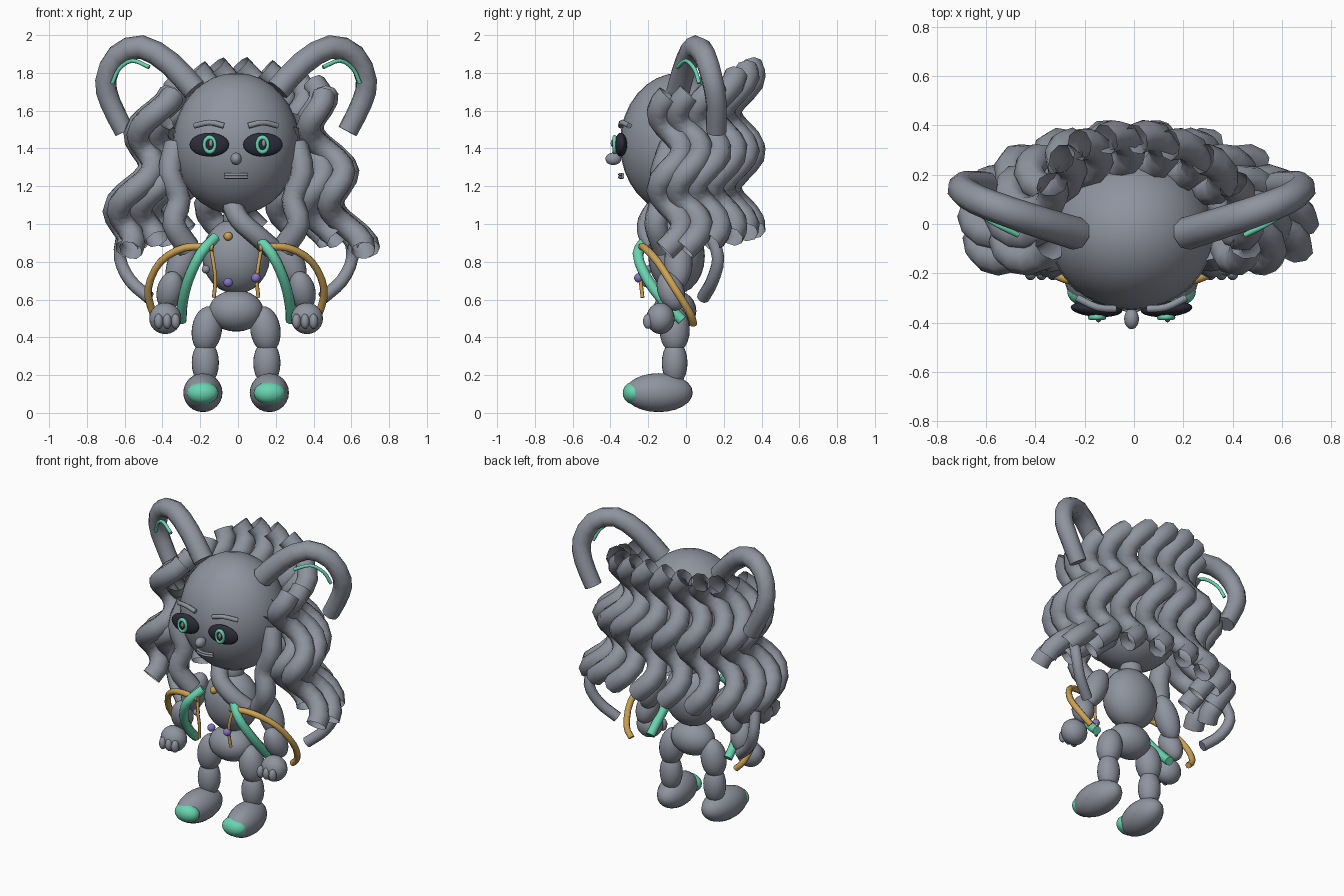
import bpy
from math import sin, cos, pi, radians
from mathutils import Vector

cube = bpy.data.objects.get("Cube")
if cube:
    bpy.data.objects.remove(cube, do_unlink=True)

AXIS = -0.01  # x of the body's mirror plane


def material(name, rgb):
    m = bpy.data.materials.new(name)
    m.use_nodes = True
    m.diffuse_color = (*rgb, 1)
    m.node_tree.nodes["Principled BSDF"].inputs["Base Color"].default_value = (*rgb, 1)
    return m


grey = material("slate grey", (0.275, 0.295, 0.345))
mint = material("mint green", (0.14, 0.66, 0.43))
gold = material("gold", (0.62, 0.37, 0.09))
navy = material("dark navy", (0.025, 0.025, 0.042))
purple = material("purple", (0.24, 0.18, 0.54))


def ball(name, mat, loc, size, rot=(0, 0, 0), segs=24):
    """Smooth ellipsoid with the given half sizes."""
    bpy.ops.mesh.primitive_uv_sphere_add(segments=segs, ring_count=segs // 2,
                                         location=(loc[0] + AXIS, loc[1], loc[2]),
                                         rotation=[radians(a) for a in rot])
    o = bpy.context.object
    o.name = name
    o.scale = size
    o.data.materials.append(mat)
    bpy.ops.object.shade_smooth()
    return o


def smooth_path(pts, steps):
    """Catmull-Rom resampling of a few guide points."""
    p = [Vector(q) for q in pts]
    p = [2 * p[0] - p[1]] + p + [2 * p[-1] - p[-2]]
    out = []
    for a, b, c, d in zip(p, p[1:], p[2:], p[3:]):
        for k in range(steps):
            t = k / steps
            out.append(0.5 * (2 * b + (c - a) * t + (2 * a - 5 * b + 4 * c - d) * t ** 2
                              + (3 * b - a - 3 * c + d) * t ** 3))
    return out + [p[-2]]


def tube(name, mat, pts, radius, steps=3, caps=True, taper=1.0):
    """Round tube along a path, converted to a mesh."""
    path = smooth_path(pts, steps) if steps > 1 else pts
    cu = bpy.data.curves.new(name, "CURVE")
    cu.dimensions = "3D"
    cu.bevel_depth = radius
    cu.bevel_resolution = 2
    cu.use_fill_caps = caps
    sp = cu.splines.new("POLY")
    sp.points.add(len(path) - 1)
    for i, (pt, co) in enumerate(zip(sp.points, path)):
        pt.co = (*co, 1)
        pt.radius = 1 + (taper - 1) * i / (len(path) - 1)
    tmp = bpy.data.objects.new(name + "_path", cu)
    bpy.context.collection.objects.link(tmp)
    mesh = bpy.data.meshes.new_from_object(tmp.evaluated_get(
        bpy.context.evaluated_depsgraph_get()))
    bpy.data.objects.remove(tmp, do_unlink=True)
    mesh.materials.clear()
    mesh.materials.append(mat)
    o = bpy.data.objects.new(name, mesh)
    o.location.x = AXIS
    bpy.context.collection.objects.link(o)
    bpy.ops.object.select_all(action="DESELECT")
    o.select_set(True)
    bpy.context.view_layer.objects.active = o
    bpy.ops.object.shade_smooth_by_angle(angle=radians(50))
    return o


def flip(pts, s):
    return [(s * x, y, z) for x, y, z in pts]


# Head, nose and trunk
ball("head", grey, (0, -0.035, 1.425), (0.335, 0.315, 0.375), segs=32)
ball("nose", grey, (0, -0.385, 1.345), (0.03, 0.042, 0.033))
ball("torso", grey, (0, -0.05, 0.83), (0.18, 0.15, 0.2))
ball("neck", grey, (0, -0.04, 1.03), (0.07, 0.07, 0.08))
ball("hips", grey, (0, -0.06, 0.54), (0.145, 0.115, 0.11))

# Mouth: two thin lips
for z in (1.247, 1.262):
    tube("lip", grey, [(-0.06, -0.335, z), (0, -0.352, z), (0.06, -0.335, z)], 0.008)

for s, side in ((1, "left_"), (-1, "right_")):
    # Eyes and brows
    ball(side + "eye", navy, (s * 0.142, -0.345, 1.42), (0.105, 0.032, 0.063), (0, 0, s * 4))
    bpy.ops.mesh.primitive_torus_add(major_segments=24, minor_segments=8, major_radius=0.035,
                                     minor_radius=0.012, location=(s * 0.14 + AXIS, -0.378, 1.42),
                                     rotation=(pi / 2, 0, 0))
    iris = bpy.context.object
    iris.name = side + "iris"
    iris.scale = (0.8, 1.08, 1)
    iris.data.materials.append(mint)
    bpy.ops.object.shade_smooth()
    ball(side + "pupil", navy, (s * 0.14, -0.378, 1.42), (0.022, 0.012, 0.034))
    ball(side + "eye_glint", grey, (s * 0.14 + 0.006, -0.389, 1.428), (0.011, 0.01, 0.02), segs=12)
    tube(side + "brow", grey, flip([(0.065, -0.345, 1.52), (0.14, -0.338, 1.537),
                                    (0.22, -0.3, 1.52)], s), 0.015)

    # Long drooping ears with a lining line
    tube(side + "ear", grey, flip([(0.22, -0.04, 1.71), (0.35, 0, 1.85), (0.5, 0.05, 1.937),
                                   (0.63, 0.1, 1.89), (0.69, 0.14, 1.76),
                                   (0.665, 0.16, 1.64), (0.59, 0.16, 1.49)], s),
         0.067, steps=2, taper=0.82)
    tube(side + "ear_lining", mint, flip([(0.46, -0.045, 1.83), (0.55, 0.0, 1.865),
                                          (0.62, 0.045, 1.82), (0.655, 0.07, 1.745)], s), 0.011)

    # Arms and hands
    ball(side + "upper_arm", grey, (s * 0.285, -0.04, 0.8), (0.075, 0.075, 0.15), (0, -s * 22, 0))
    ball(side + "forearm", grey, (s * 0.35, -0.08, 0.645), (0.07, 0.07, 0.11), (20, -s * 12, 0))
    ball(side + "hand", grey, (s * 0.375, -0.135, 0.5), (0.085, 0.075, 0.083))
    for dx in (-0.045, 0, 0.045):
        ball(side + "finger", grey, (s * 0.365 + dx, -0.2, 0.485), (0.024, 0.028, 0.04), segs=16)

    # Legs and feet
    ball(side + "thigh", grey, (s * 0.155, -0.06, 0.44), (0.08, 0.08, 0.125), (0, -s * 8, 0))
    ball(side + "shin", grey, (s * 0.163, -0.06, 0.265), (0.072, 0.068, 0.12))
    ball(side + "foot", grey, (s * 0.176, -0.145, 0.107), (0.103, 0.182, 0.103), (0, 0, s * 6))
    ball(side + "toe_cap", mint, (s * 0.177, -0.275, 0.105), (0.084, 0.06, 0.06))

    # Coloured straps, shoulder loops and cords
    tube(side + "strap", mint, flip([(0.11, -0.2, 0.93), (0.19, -0.255, 0.84), (0.255, -0.2, 0.7),
                                     (0.285, -0.1, 0.57), (0.29, -0.02, 0.49)], s), 0.029)
    tube(side + "shoulder_loop", gold, flip([(0.12, -0.24, 0.875), (0.27, -0.22, 0.875),
                                             (0.4, -0.15, 0.8), (0.465, -0.06, 0.66),
                                             (0.44, 0.02, 0.53), (0.39, 0.04, 0.47)], s), 0.02)
    tube(side + "cord", gold, flip([(0.135, -0.225, 0.88), (0.118, -0.245, 0.78),
                                    (0.11, -0.24, 0.7), (0.118, -0.23, 0.61)], s), 0.01)

    # Thin trailing curl and cheek lock
    tube(side + "trailing_curl", grey, flip([(0.6, 0.13, 0.95), (0.615, 0.17, 0.82),
                                             (0.56, 0.14, 0.7), (0.46, 0.09, 0.61)], s), 0.035)
    tube(side + "cheek_lock", grey, flip([(0.32, -0.08, 1.42), (0.35, -0.13, 1.27),
                                          (0.30, -0.13, 1.13), (0.33, -0.16, 1.0),
                                          (0.25, -0.12, 0.87)], s), 0.062, caps=False)

# Lock lying across the chest
tube("chest_lock", grey, [(-0.02, -0.15, 1.1), (0.02, -0.2, 1.02), (0.11, -0.2, 0.94),
                          (0.19, -0.16, 0.87)], 0.055)

# Beads
ball("collar_bead", gold, (-0.042, -0.185, 0.935), (0.024,) * 3, segs=16)
ball("middle_bead", purple, (-0.042, -0.21, 0.69), (0.025,) * 3, segs=16)
ball("left_bead", purple, (0.105, -0.25, 0.715), (0.025,) * 3, segs=16)
ball("right_bead", grey, (-0.16, -0.2, 0.76), (0.022,) * 3, segs=16)

# Corkscrew hair fanned around the sides and back
WAVE, SWING = 0.4, 0.065


def strand(name, angle, top, bottom, spread):
    a = radians(angle)
    path = []
    for k in range(21):
        z = top + (bottom - top) * k / 20
        reach = spread * (0.41 + 0.275 * (1.7 - z))
        path.append((reach * cos(a) + SWING * cos(2 * pi * (z - 1.29) / WAVE),
                     0.30 * spread * sin(a) + SWING * cos(2 * pi * (z - 1.39) / WAVE), z))
    tube(name, grey, path, 0.064, steps=1, caps=False)


STRANDS = 12
for i in range(STRANDS):
    angle = -16 + 212 * i / (STRANDS - 1)
    back = max(0, sin(radians(angle)))
    strand("hair_strand", angle, 1.68 + 0.16 * back, 0.86 + 0.11 * back, 1)

# Shorter inner strands at the sides
for angle in (-12, 30, 150, 192):
    strand("inner_strand", angle, 1.55, 0.92, 0.78)
